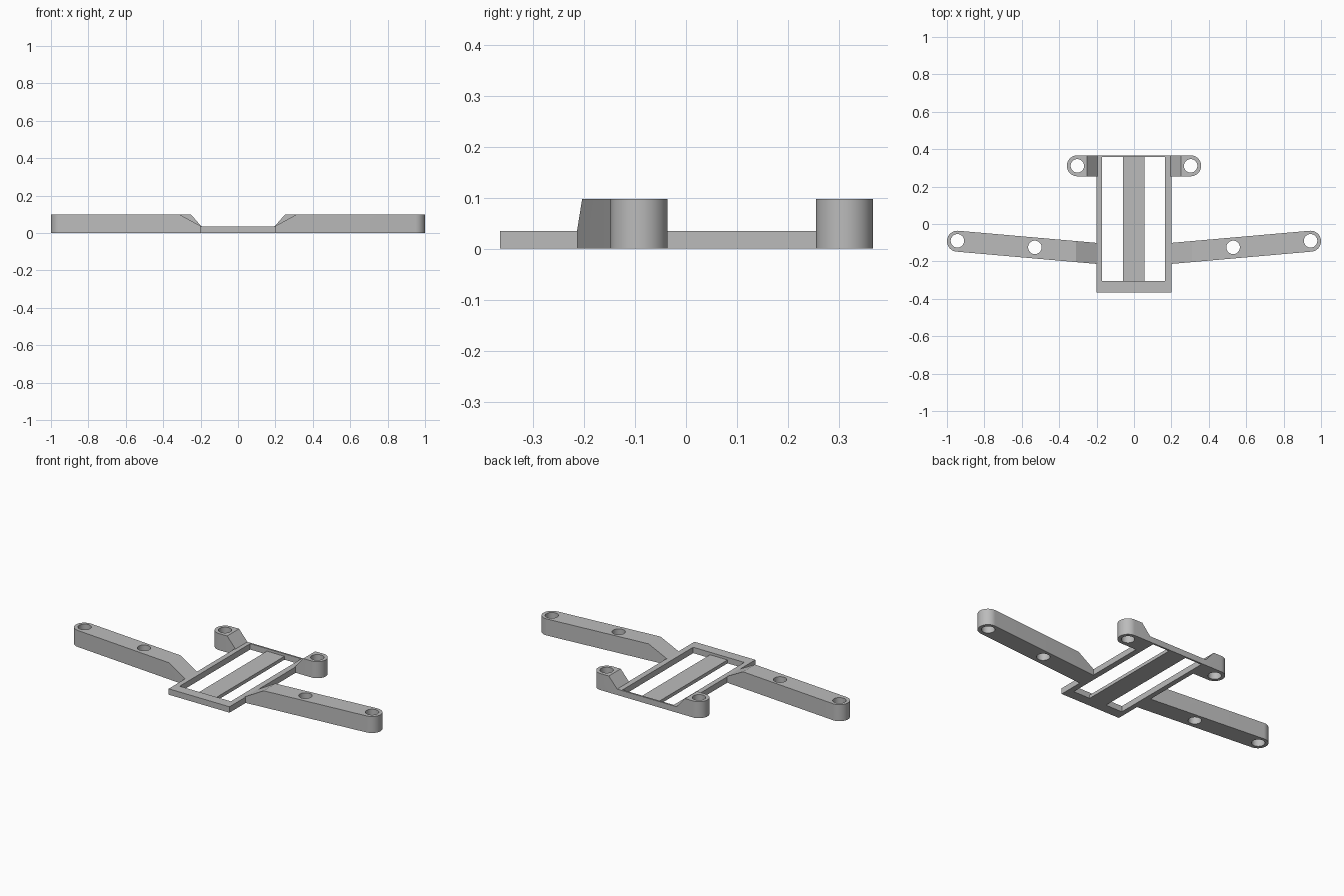
import bpy, bmesh, math
from mathutils import Vector

default = bpy.data.objects.get("Cube")
if default:
    bpy.data.objects.remove(default)

FRAME_H, ARM_H = 0.035, 0.098
CAP_R, HOLE_R = 0.056, 0.036

grey = bpy.data.materials.new("plain grey")
grey.use_nodes = True
colour = (0.5, 0.5, 0.5, 1)
grey.diffuse_color = colour
grey.node_tree.nodes["Principled BSDF"].inputs["Base Color"].default_value = colour


def prism(name, points, along):
    """Extrude a closed outline by a vector."""
    bm = bmesh.new()
    face = bm.faces.new([bm.verts.new(p) for p in points])
    new = bmesh.ops.extrude_face_region(bm, geom=[face])["geom"]
    bmesh.ops.translate(bm, vec=along, verts=[v for v in new if isinstance(v, bmesh.types.BMVert)])
    bmesh.ops.recalc_face_normals(bm, faces=bm.faces)
    mesh = bpy.data.meshes.new(name)
    bm.to_mesh(mesh)
    bm.free()
    mesh.materials.append(grey)
    obj = bpy.data.objects.new(name, mesh)
    bpy.context.collection.objects.link(obj)
    return obj


def box(name, x0, x1, y0, y1, z0, z1):
    return prism(name, [(x0, y0, z0), (x1, y0, z0), (x1, y1, z0), (x0, y1, z0)], (0, 0, z1 - z0))


def finish(obj, cutters, mirror=False):
    """Cut, optionally mirror to the other side, and bake the modifiers."""
    for cutter in cutters:
        cutter.hide_render = True
        mod = obj.modifiers.new("cut", 'BOOLEAN')
        mod.operation, mod.solver, mod.object = 'DIFFERENCE', 'EXACT', cutter
    if mirror:
        obj.modifiers.new("mirror", 'MIRROR').use_mirror_merge = False
    graph = bpy.context.evaluated_depsgraph_get()
    baked = bpy.data.meshes.new_from_object(obj.evaluated_get(graph))
    obj.modifiers.clear()
    obj.data = baked
    for cutter in cutters:
        bpy.data.objects.remove(cutter)
    bpy.ops.object.select_all(action='DESELECT')
    obj.select_set(True)
    bpy.context.view_layer.objects.active = obj
    bpy.ops.object.shade_smooth_by_angle(angle=math.radians(25))


def lug(name, root, tip, holes, ramp_end):
    """Round-ended bar with through holes and a ramp down to the frame."""
    root, tip = Vector((*root, 0)), Vector((*tip, 0))
    heading = math.atan2(tip.y - root.y, tip.x - root.x)
    side = Vector((-math.sin(heading), math.cos(heading), 0)) * CAP_R
    cap = [tip + CAP_R * Vector((math.cos(a), math.sin(a), 0))
           for a in (heading - math.pi / 2 + math.pi * i / 24 for i in range(25))]
    body = prism(name, [root + side, root - side] + cap, (0, 0, ARM_H))
    cutters = []
    for hx, hy in holes:
        ring = [(hx + HOLE_R * math.cos(i * math.tau / 40),
                 hy + HOLE_R * math.sin(i * math.tau / 40), -0.1) for i in range(40)]
        cutters.append(prism("hole_cutter", ring, (0, 0, 0.4)))
    profile = [(0, FRAME_H), (0.195, FRAME_H), (ramp_end, ARM_H), (ramp_end, 0.2), (0, 0.2)]
    cutters.append(prism("ramp_cutter", [(x, -1, z) for x, z in profile], (0, 2, 0)))
    finish(body, cutters, mirror=True)


# Central open frame with a thinner strip down the middle
frame = box("frame", -0.2, 0.2, -0.365, 0.367, 0, FRAME_H)
finish(frame, [box("opening_cutter", -0.17, 0.166, -0.304, 0.357, -0.1, 0.2)])
finish(box("middle_strip", -0.06, 0.055, -0.31, 0.36, 0, 0.02), [])

# Long front arms and short rear ears
lug("front_arms", (0.19, -0.158), (0.944, -0.092), [(0.944, -0.09), (0.53, -0.125)], 0.31)
lug("rear_ears", (0.185, 0.311), (0.303, 0.311), [(0.303, 0.311)], 0.25)
